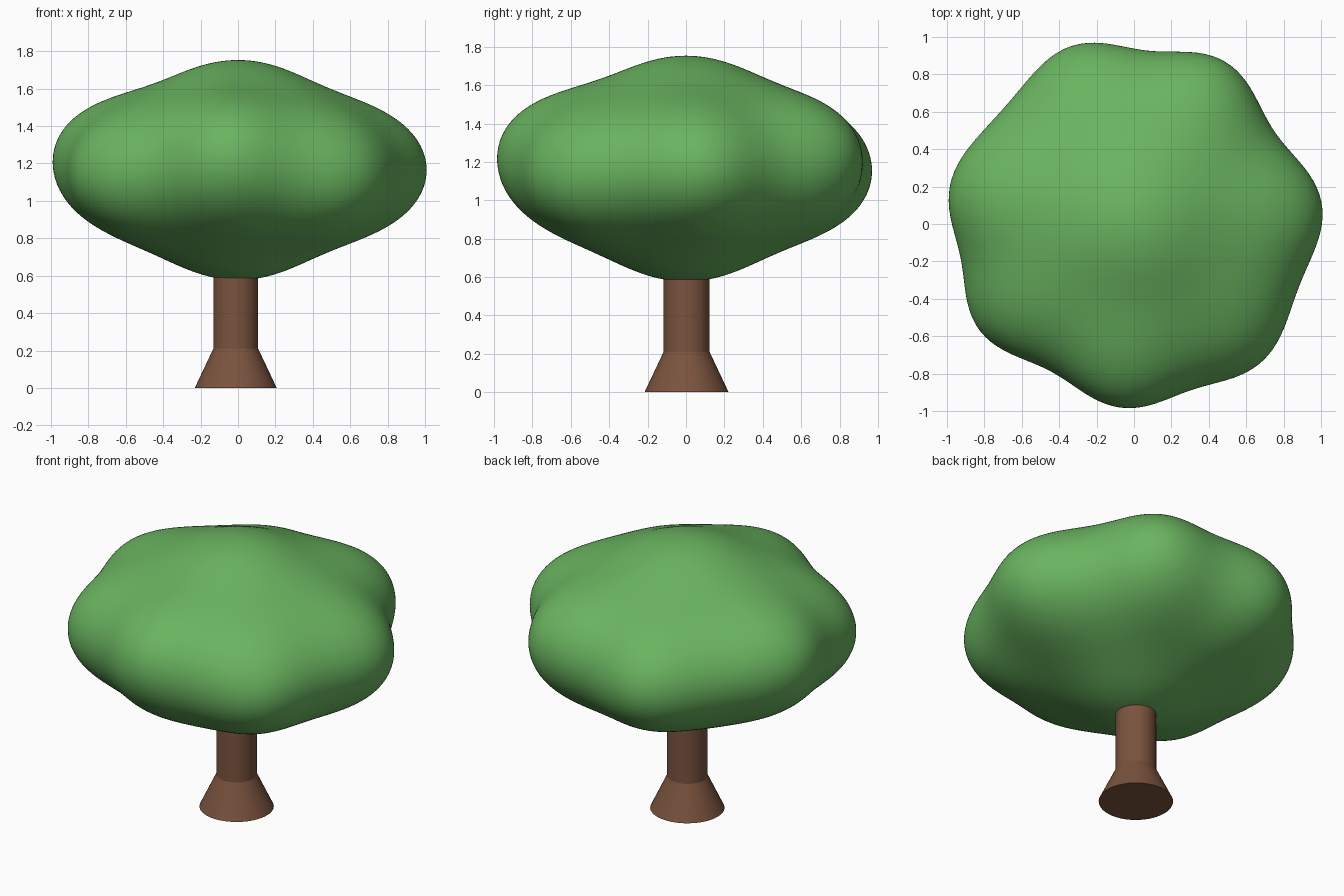
import bpy, bmesh, math
from mathutils import Vector

cube = bpy.data.objects.get("Cube")
if cube:
    bpy.data.objects.remove(cube)


def make_material(name, color):
    mat = bpy.data.materials.new(name)
    mat.use_nodes = True
    mat.diffuse_color = color
    mat.node_tree.nodes["Principled BSDF"].inputs["Base Color"].default_value = color
    return mat


def finish(name, bm, mat, angle):
    mesh = bpy.data.meshes.new(name)
    bm.to_mesh(mesh)
    bm.free()
    mesh.materials.append(mat)
    obj = bpy.data.objects.new(name, mesh)
    bpy.context.collection.objects.link(obj)
    bpy.ops.object.select_all(action="DESELECT")
    obj.select_set(True)
    bpy.context.view_layer.objects.active = obj
    bpy.ops.object.shade_smooth_by_angle(angle=math.radians(angle))


leaf_green = make_material("leaf green", (0.143, 0.455, 0.116, 1))
bark_brown = make_material("bark brown", (0.195, 0.087, 0.048, 1))


# Trunk: a straight stem on a flared foot
def trunk_part(name, bottom, top, r_bottom, r_top):
    bm = bmesh.new()
    bmesh.ops.create_cone(bm, cap_ends=True, segments=48, radius1=r_bottom,
                          radius2=r_top, depth=top - bottom)
    bmesh.ops.translate(bm, verts=bm.verts, vec=(-0.012, 0.003, (bottom + top) / 2))
    finish(name, bm, bark_brown, 30)


trunk_part("trunk_flare", 0, 0.21, 0.219, 0.12)
trunk_part("trunk_stem", 0.21, 0.8, 0.12, 0.12)

# Canopy: a flattened ball with soft swellings pushed outward
CENTRE = Vector((0, 0, 1.165))
HEIGHT = 0.585
BASE, SWELL = 0.83, 0.17
SPREAD, POLE_SPREAD, SPREAD_Z = 0.265, 0.31, 0.75
# compass angle in degrees, vertical direction, strength
LOBES = [(6, 0, 1), (61, 0.3, 1.03), (109, -0.1, 1), (140, 0.1, 0.3), (169, 0.3, 1.03),
         (214, -0.12, 1), (267, 0.36, 1), (312, -0.2, 0.97), (338, 0, 0.25)]


def lobe_direction(angle, z):
    flat = math.sqrt(1 - z * z)
    a = math.radians(angle)
    return Vector((flat * math.cos(a), flat * math.sin(a), z))


lobes = [(lobe_direction(a, z), s, SPREAD) for a, z, s in LOBES]
lobes += [(Vector((0, 0, z)), 1, POLE_SPREAD) for z in (1, -1)]


def canopy_radius(direction):
    total = 0
    for centre, strength, spread in lobes:
        d = direction - centre
        total += strength * math.exp(-(d.x ** 2 + d.y ** 2) / (2 * spread ** 2)
                                     - d.z ** 2 / (2 * SPREAD_Z ** 2))
    return BASE + SWELL * total


bm = bmesh.new()
bmesh.ops.create_icosphere(bm, subdivisions=6, radius=1)
for v in bm.verts:
    direction = v.co.normalized()
    p = direction * canopy_radius(direction)
    v.co = CENTRE + Vector((p.x, p.y, p.z * HEIGHT))
finish("canopy", bm, leaf_green, 80)
